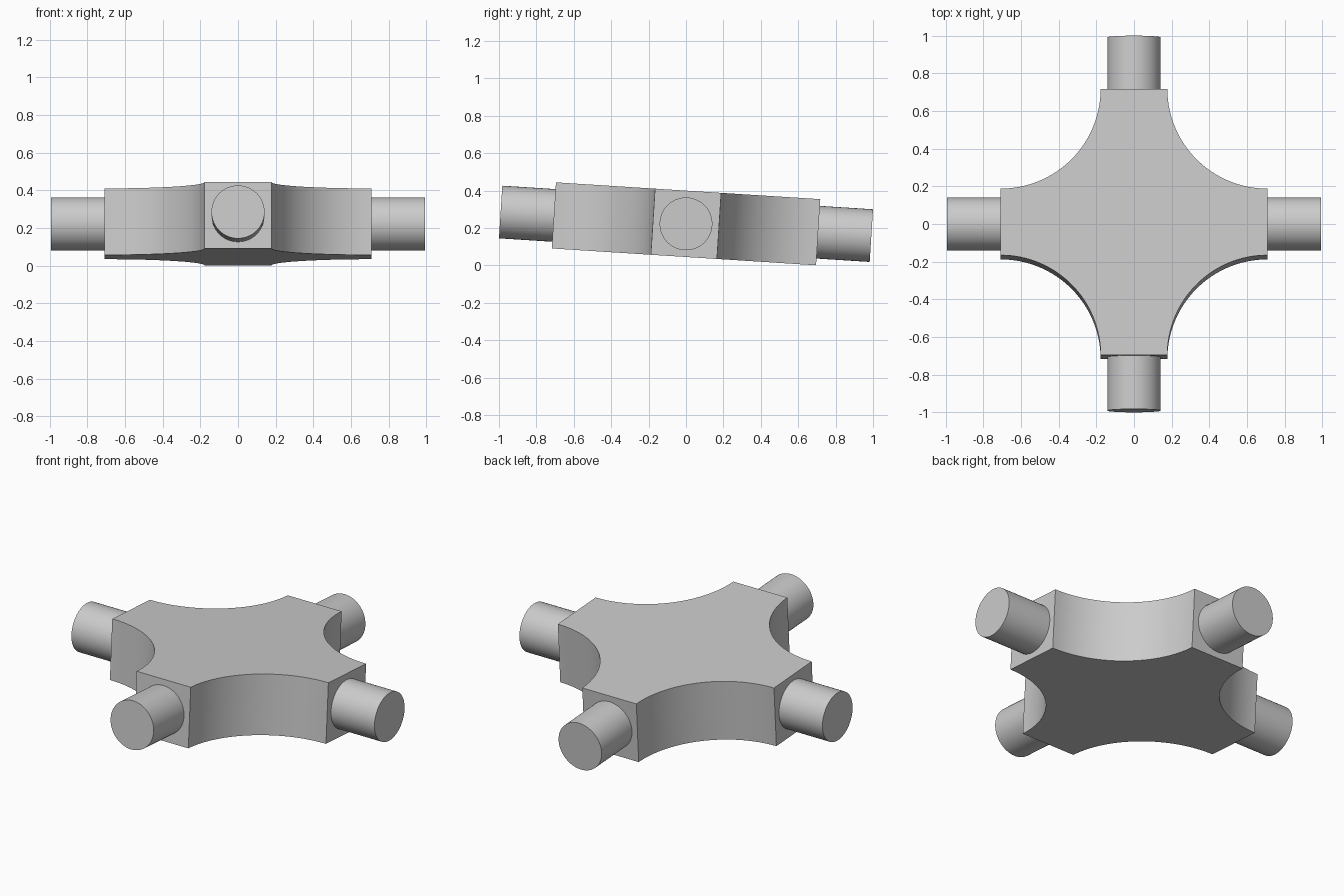
import bpy
import bmesh
from math import sin, cos, pi, radians
from mathutils import Matrix

cube = bpy.data.objects.get("Cube")
if cube:
    bpy.data.objects.remove(cube, do_unlink=True)

HALF = 0.708           # reach of each arm
WIDTH = HALF / 4       # half width and half thickness of an arm
RADIUS = HALF - WIDTH  # scooped corner
PEG_R = 0.141
PEG_END = 0.993
ARC_STEPS = 32
TILT = Matrix.Translation((0, 0, 0.222)) @ Matrix.Rotation(radians(-3.64), 4, "X")

grey = bpy.data.materials.new("light_grey")
grey.use_nodes = True
colour = (0.6, 0.6, 0.6, 1)
grey.diffuse_color = colour
grey.node_tree.nodes["Principled BSDF"].inputs["Base Color"].default_value = colour


def finish(name, bm, matrix):
    """Turn a bmesh into a smooth-shaded object with sharp edges kept."""
    bmesh.ops.recalc_face_normals(bm, faces=bm.faces)
    mesh = bpy.data.meshes.new(name)
    bm.to_mesh(mesh)
    bm.free()
    mesh.materials.append(grey)
    obj = bpy.data.objects.new(name, mesh)
    bpy.context.collection.objects.link(obj)
    obj.matrix_world = matrix
    bpy.ops.object.select_all(action="DESELECT")
    obj.select_set(True)
    bpy.context.view_layer.objects.active = obj
    bpy.ops.object.shade_smooth_by_angle(angle=radians(30))
    return obj


# Cross-shaped hub: four concave quarter arcs joined by flat arm ends
bm = bmesh.new()
outline = []
for k in range(4):
    turn = Matrix.Rotation(k * pi / 2, 4, "Z")
    for i in range(ARC_STEPS + 1):
        a = 1.5 * pi - i / ARC_STEPS * pi / 2
        point = (HALF + RADIUS * cos(a), HALF + RADIUS * sin(a), -WIDTH)
        outline.append(bm.verts.new(turn @ Matrix.Translation(point).translation))
base = bm.faces.new(outline)
top = bmesh.ops.extrude_face_region(bm, geom=[base])["geom"]
bmesh.ops.translate(bm, vec=(0, 0, 2 * WIDTH),
                    verts=[v for v in top if isinstance(v, bmesh.types.BMVert)])
finish("hub", bm, TILT)

# Round pegs on the four arm ends
start = HALF - 0.03
for k, side in enumerate(("left", "back", "right", "front")):
    bm = bmesh.new()
    bmesh.ops.create_cone(bm, cap_ends=True, segments=64, radius1=PEG_R,
                          radius2=PEG_R, depth=PEG_END - start)
    place = (Matrix.Rotation(k * pi / 2, 4, "Z")
             @ Matrix.Translation(((start + PEG_END) / 2, 0, 0))
             @ Matrix.Rotation(pi / 2, 4, "Y"))
    finish(side + "_peg", bm, TILT @ place)
